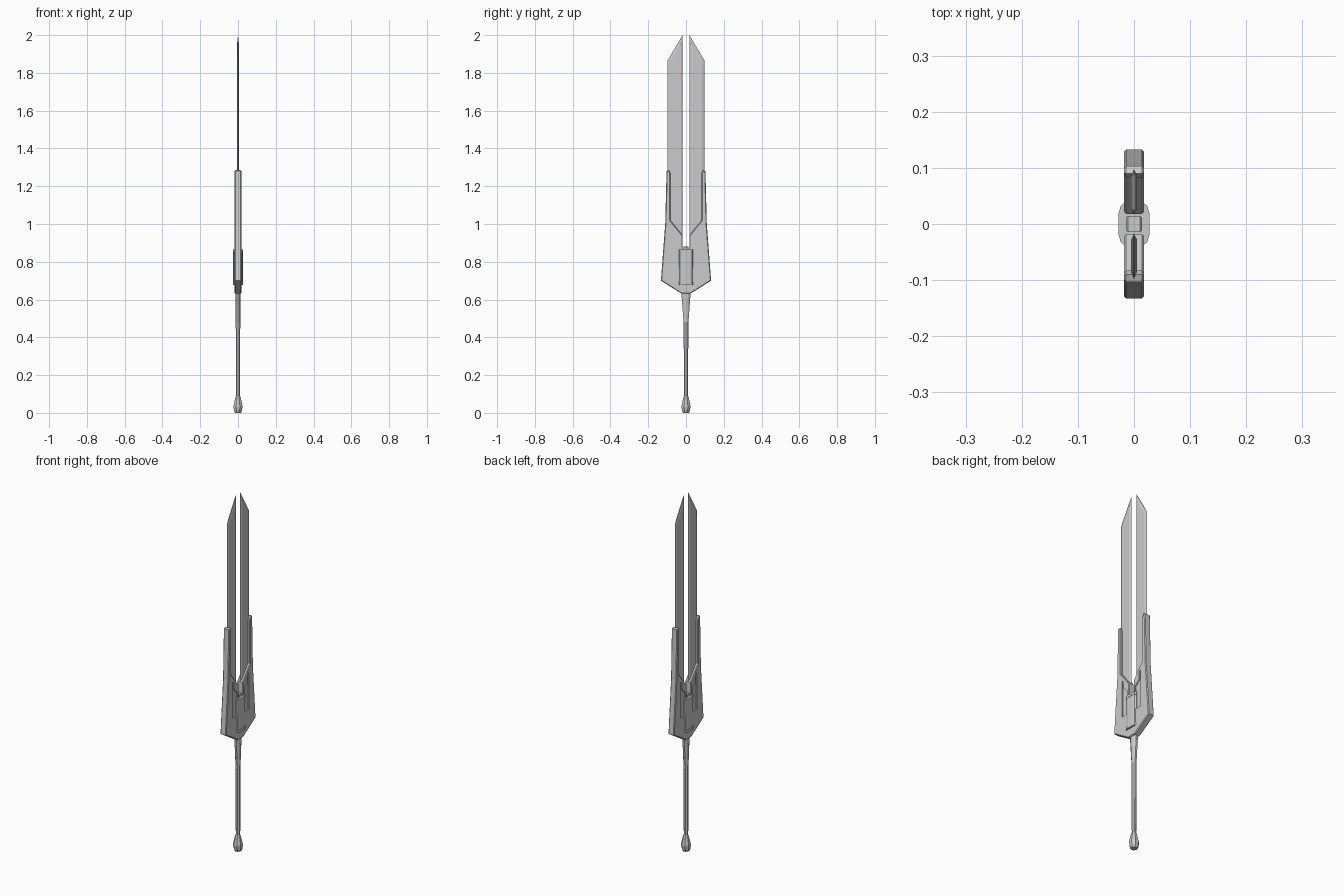
import bpy, bmesh, math

if "Cube" in bpy.data.objects:
    bpy.data.objects.remove(bpy.data.objects["Cube"])


def finish(bm, name):
    bmesh.ops.recalc_face_normals(bm, faces=bm.faces)
    me = bpy.data.meshes.new(name)
    bm.to_mesh(me)
    bm.free()
    ob = bpy.data.objects.new(name, me)
    bpy.context.collection.objects.link(ob)
    return ob


def plate(name, outline, x0, x1, chamfer=0.0):
    """Extrude a (y, z) outline along x, with chamfered rims."""
    bm = bmesh.new()
    face = bm.faces.new([bm.verts.new((x0, y, z)) for y, z in outline])
    ext = bmesh.ops.extrude_face_region(bm, geom=[face])
    for v in ext['geom']:
        if isinstance(v, bmesh.types.BMVert):
            v.co.x = x1
    if chamfer:
        rim = [e for e in bm.edges if abs(e.verts[0].co.x - e.verts[1].co.x) < 1e-6]
        bmesh.ops.bevel(bm, geom=rim, offset=chamfer, segments=1, affect='EDGES', profile=0.5)
    return finish(bm, name)


def loft(name, rings):
    """Skin equal-length point rings and cap the ends."""
    bm = bmesh.new()
    rows = [[bm.verts.new(p) for p in r] for r in rings]
    n = len(rows[0])
    for a, b in zip(rows, rows[1:]):
        for i in range(n):
            j = (i + 1) % n
            bm.faces.new((a[i], a[j], b[j], b[i]))
    bm.faces.new(rows[0])
    bm.faces.new(rows[-1])
    return finish(bm, name)


def oval(z, rx, ry, n=8):
    k = 1 / math.cos(math.pi / n)
    return [(rx * k * math.cos((i + .5) * math.tau / n),
             ry * k * math.sin((i + .5) * math.tau / n), z) for i in range(n)]


# Guard with two tall prongs
half = [(0.018, 0.865), (0.018, 0.94), (0.083, 1.02), (0.083, 1.27), (0.09, 1.285),
        (0.103, 1.28), (0.11, 1.0), (0.133, 0.70), (0.025, 0.632)]
guard = plate("guard", half + [(-y, z) for y, z in reversed(half)], -0.018, 0.018, 0.004)

# Sunken panels either side of the core, on both faces
panel = [(0.03, 0.77), (0.071, 0.77), (0.071, 0.978), (0.062, 0.965), (0.058, 0.925), (0.03, 0.90)]
for sy in (1, -1):
    for sx in (1, -1):
        cut = plate("panel_cutter", [(sy * y, z) for y, z in panel], sx * 0.012, sx * 0.03)
        cut.hide_render = True
        cut.hide_set(True)
        mod = guard.modifiers.new("panel", 'BOOLEAN')
        mod.object = cut
        mod.operation = 'DIFFERENCE'
        mod.solver = 'EXACT'

# Twin blades with ground edges
for sy, side in ((1, "right"), (-1, "left")):
    def section(zi, zo):
        pts = [(0, 0.018), (0.005, 0.027), (0.005, 0.086), (0, 0.098),
               (-0.005, 0.086), (-0.005, 0.027)]
        return [(x, sy * y, zi + (zo - zi) * (y - 0.018) / 0.08) for x, y in pts]
    tip = [(x * 0.3, y, z) for x, y, z in section(2.0, 1.865)]
    loft(side + "_blade", [section(0.90, 0.90), section(1.97, 1.835), tip])

# Central core: faceted barrel with end collars
def core(z, k=1.0):
    pts = [(0.015, 0.036), (0.022, 0.031), (0.026, 0.018)]
    q = [(x, y * k) for x, y in pts]
    right = q[::-1] + [(-x, y) for x, y in q]
    pts = right + [(-x, -y) for x, y in right]
    return [(x * k, y, z) for x, y in pts]

loft("core_barrel", [core(0.69), core(0.855)])
for z0, z1 in ((0.678, 0.692), (0.852, 0.866)):
    loft("core_collar", [core(z0, 1.06), core(z1, 1.06)])
plate("core_cap", [(-0.014, 0.86), (0.014, 0.86), (0.014, 0.88), (-0.014, 0.88)],
      -0.014, 0.014, 0.003)

# Grip flaring into the guard, and pommel
loft("grip", [oval(z, rx, ry) for z, rx, ry in (
    (0.075, 0.009, 0.009), (0.10, 0.011, 0.010), (0.48, 0.012, 0.013),
    (0.63, 0.013, 0.024), (0.66, 0.013, 0.024))])
loft("pommel", [oval(z, r, r) for z, r in (
    (0, 0.016), (0.012, 0.021), (0.035, 0.024), (0.083, 0.014), (0.09, 0.010))])
